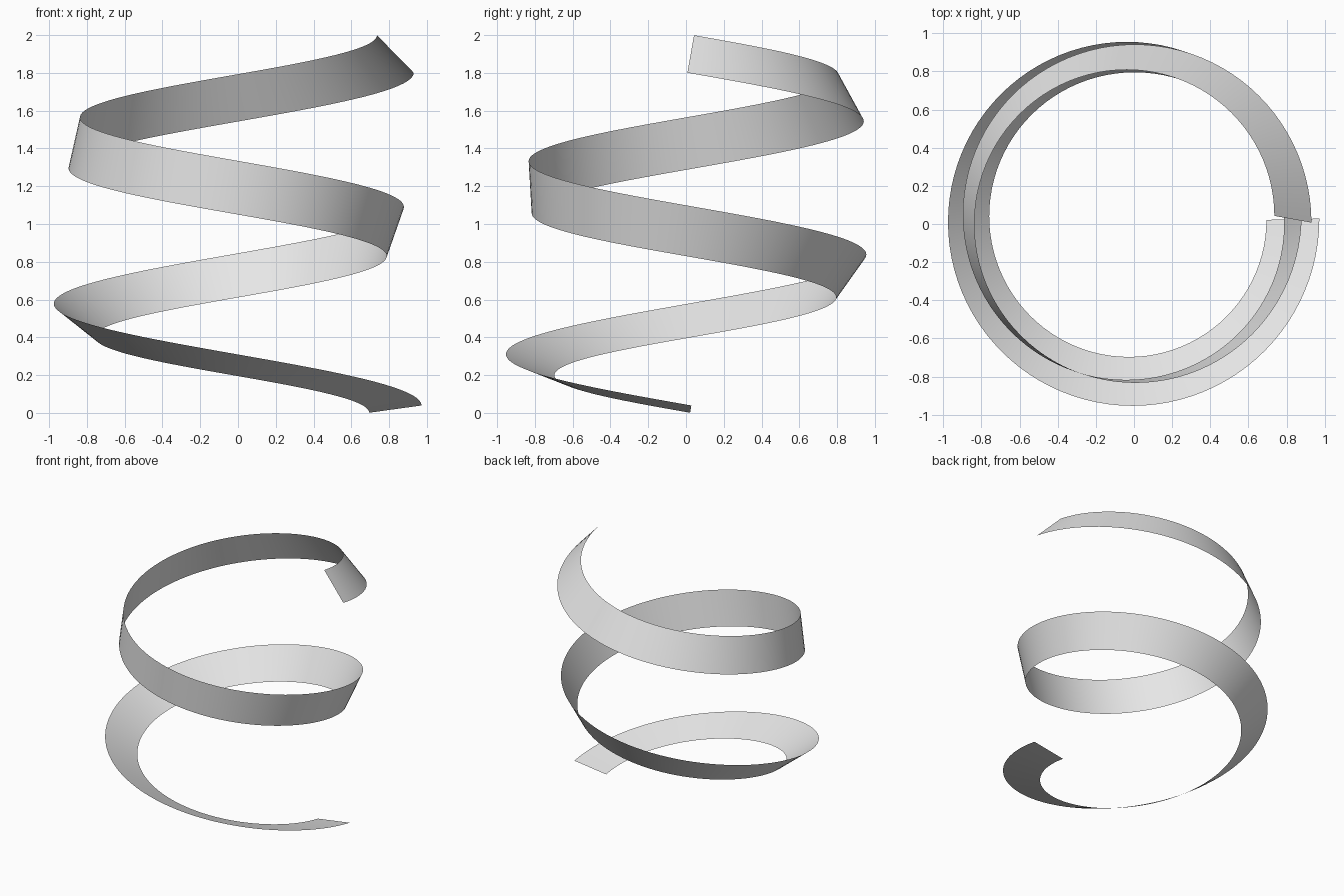
import bpy, bmesh
from math import sin, cos, pi, radians
from mathutils import Vector

cube = bpy.data.objects.get("Cube")
if cube:
    bpy.data.objects.remove(cube, do_unlink=True)

# Helix dimensions
TURNS, STEPS = 2, 192
RADIUS, HALF_WIDTH = 0.85, 0.14
CENTRE = Vector((-0.017, 0.025, 0))
Z_START, Z_END = 0.02, 1.90
TILT_START, TILT_END = radians(8), radians(134)

# Plain grey material
grey = bpy.data.materials.new("light_grey")
grey.use_nodes = True
colour = (0.8, 0.8, 0.8, 1)
grey.diffuse_color = colour
grey.node_tree.nodes["Principled BSDF"].inputs["Base Color"].default_value = colour


def section(t):
    """Two edge points of the ribbon at fraction t along the helix."""
    a = 2 * pi * TURNS * t
    outward = Vector((cos(a), -sin(a), 0))
    rise = (Z_END - Z_START) / (2 * pi * TURNS * RADIUS)
    tangent = Vector((-sin(a), -cos(a), rise)).normalized()
    up = (Vector((0, 0, 1)) - tangent * tangent.z).normalized()
    tilt = TILT_START + (TILT_END - TILT_START) * t
    across = (outward * cos(tilt) + up * sin(tilt)) * HALF_WIDTH
    mid = CENTRE + outward * RADIUS + Vector((0, 0, Z_START + (Z_END - Z_START) * t))
    return mid - across, mid + across


# Twisting ribbon swept along the helix
bm = bmesh.new()
rows = [[bm.verts.new(p) for p in section(i / STEPS)] for i in range(STEPS + 1)]
for (a0, b0), (a1, b1) in zip(rows, rows[1:]):
    face = bm.faces.new((a0, a1, b1, b0))
    face.smooth = True
bm.normal_update()
if bm.faces[:][0].normal.z < 0:
    bmesh.ops.reverse_faces(bm, faces=bm.faces[:])
mesh = bpy.data.meshes.new("spiral_ribbon")
bm.to_mesh(mesh)
bm.free()
mesh.materials.append(grey)
ribbon = bpy.data.objects.new("spiral_ribbon", mesh)
bpy.context.collection.objects.link(ribbon)
